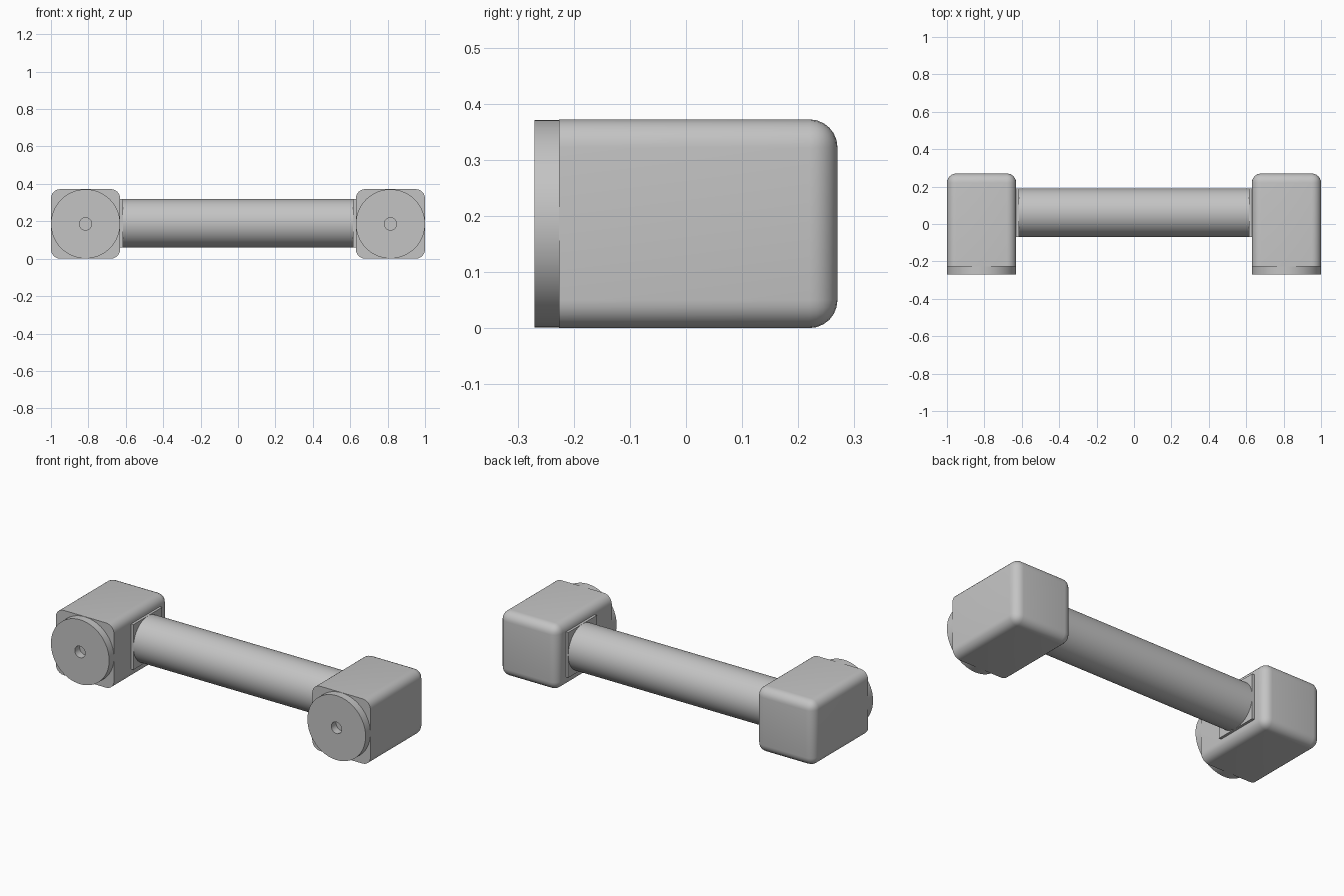
import bpy
import bmesh
import math
from mathutils import Matrix

cube = bpy.data.objects.get("Cube")
if cube:
    bpy.data.objects.remove(cube, do_unlink=True)

grey = bpy.data.materials.new("plain grey")
grey.use_nodes = True
grey.diffuse_color = (0.55, 0.55, 0.55, 1)
grey.node_tree.nodes["Principled BSDF"].inputs["Base Color"].default_value = (0.55, 0.55, 0.55, 1)

MID_Z = 0.186
BLOCK_X = 0.815
HALF = 0.185
FRONT, SEAM, BACK = -0.27, -0.226, 0.27
BAR_Y, BAR_Z, BAR_R = 0.06, 0.19, 0.13


def finish(name, bm):
    bmesh.ops.recalc_face_normals(bm, faces=bm.faces)
    mesh = bpy.data.meshes.new(name)
    bm.to_mesh(mesh)
    bm.free()
    mesh.materials.append(grey)
    obj = bpy.data.objects.new(name, mesh)
    bpy.context.collection.objects.link(obj)
    bpy.ops.object.select_all(action="DESELECT")
    obj.select_set(True)
    bpy.context.view_layer.objects.active = obj
    bpy.ops.object.shade_smooth_by_angle(angle=math.radians(30))
    return obj


def box(size, centre):
    bm = bmesh.new()
    bmesh.ops.create_cube(bm, size=1, matrix=Matrix.Translation(centre) @ Matrix.Diagonal((*size, 1)))
    return bm


def end_block(name, x):
    # Rounded everywhere except around the flat front
    bm = box((2 * HALF, BACK - SEAM, 2 * MID_Z), (x, (BACK + SEAM) / 2, MID_Z))
    rounded = [e for e in bm.edges if max(v.co.y for v in e.verts) > 0]
    bmesh.ops.bevel(bm, geom=rounded, offset=0.05, segments=6, profile=0.5, affect="EDGES")
    finish(name, bm)


def front_disc(name, x):
    # Lathed outline: rim, front face, then the blind centre hole
    bm = bmesh.new()
    outline = [(HALF, SEAM + 0.005), (HALF, FRONT), (0.033, FRONT), (0.033, SEAM), (0, SEAM)]
    verts = [bm.verts.new((x + r, y, MID_Z)) for r, y in outline]
    edges = [bm.edges.new(pair) for pair in zip(verts, verts[1:])]
    bmesh.ops.spin(bm, geom=verts + edges, cent=(x, 0, MID_Z), axis=(0, 1, 0),
                   angle=math.tau, steps=64)
    bmesh.ops.remove_doubles(bm, verts=bm.verts, dist=0.0001)
    finish(name, bm)


# End blocks, front discs and square mounting plates
for side, sign in (("left", 1), ("right", -1)):
    end_block(side + "_block", sign * BLOCK_X)
    front_disc(side + "_disc", sign * BLOCK_X)
    finish(side + "_plate", box((0.025, 2 * BAR_R, 2 * BAR_R), (sign * 0.628, BAR_Y, BAR_Z)))

# Round cross bar
bm = bmesh.new()
place = Matrix.Translation((0, BAR_Y, BAR_Z)) @ Matrix.Rotation(math.pi / 2, 4, "Y")
bmesh.ops.create_cone(bm, cap_ends=True, segments=64, radius1=BAR_R, radius2=BAR_R,
                      depth=1.25, matrix=place)
finish("cross_bar", bm)
